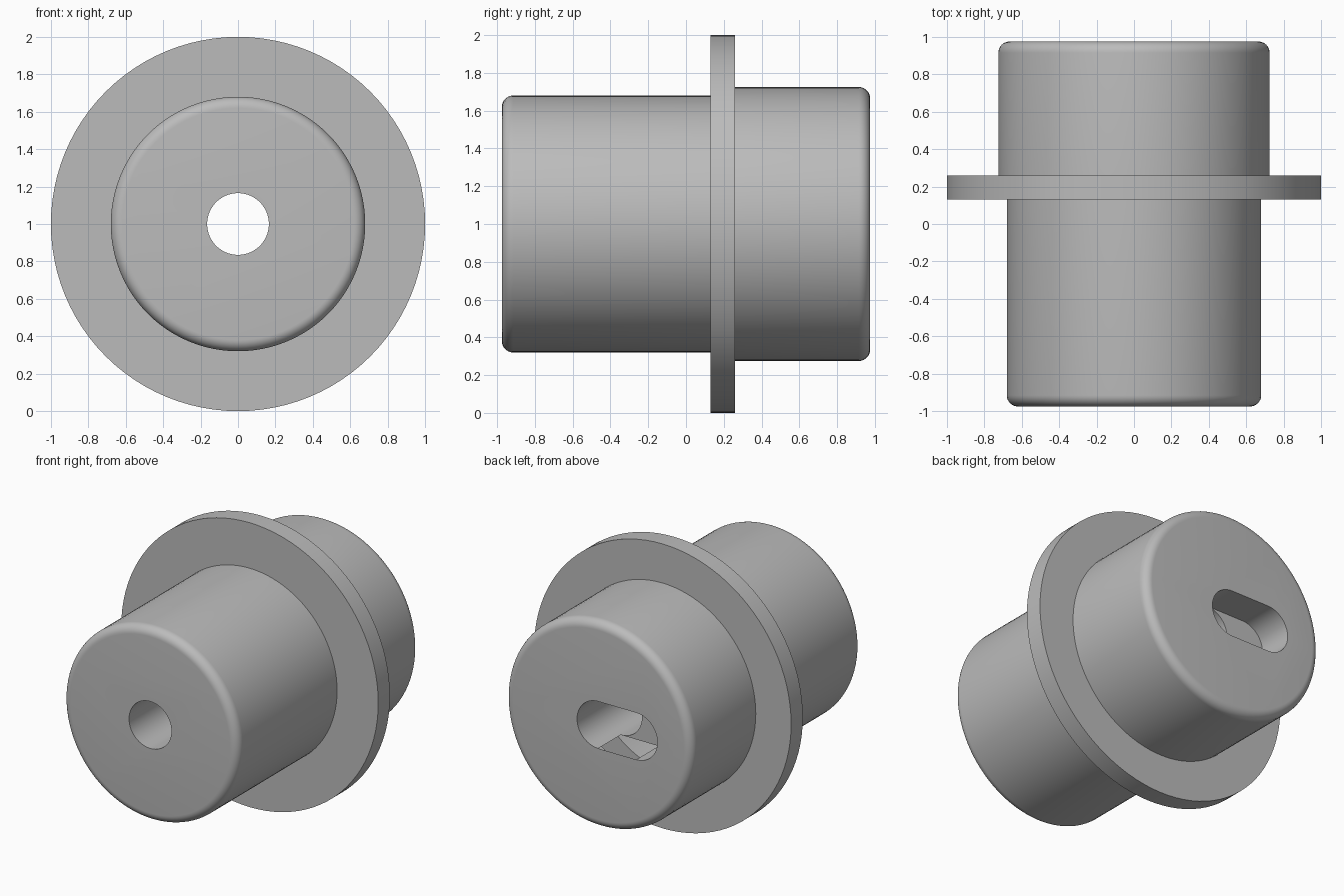
import bpy, bmesh, math
from mathutils import Matrix

cube = bpy.data.objects.get("Cube")
if cube:
    bpy.data.objects.remove(cube, do_unlink=True)

SEGMENTS = 96
BORE = 0.165        # bore radius, also the slot's end radius
SLOT_SHIFT = 0.295  # distance between the slot's end centres
SLOT_DEPTH = 0.25
END = 0.975         # half the length along y
FILLET = 0.06

gray = bpy.data.materials.new("plain gray")
gray.use_nodes = True
gray.diffuse_color = (0.5, 0.5, 0.5, 1)
gray.node_tree.nodes["Principled BSDF"].inputs["Base Color"].default_value = (0.5, 0.5, 0.5, 1)


def add_object(name, bm):
    bmesh.ops.recalc_face_normals(bm, faces=bm.faces)
    mesh = bpy.data.meshes.new(name)
    bm.to_mesh(mesh)
    bm.free()
    mesh.materials.append(gray)
    obj = bpy.data.objects.new(name, mesh)
    bpy.context.collection.objects.link(obj)
    return obj


def lathe(name, profile):
    """Turn (radius, y) points around the long axis and cap both ends."""
    bm = bmesh.new()
    rings = []
    for r, y in profile:
        angles = [math.tau * i / SEGMENTS for i in range(SEGMENTS)]
        rings.append([bm.verts.new((r * math.cos(a), y, 1 + r * math.sin(a))) for a in angles])
    for low, high in zip(rings, rings[1:]):
        for i in range(SEGMENTS):
            j = (i + 1) % SEGMENTS
            bm.faces.new((low[i], low[j], high[j], high[i]))
    bm.faces.new(rings[0])
    bm.faces.new(rings[-1])
    return add_object(name, bm)


def fillet(radius, side, steps=8):
    """Rounded rim from the end face out to the barrel wall."""
    arc = [math.pi / 2 * i / steps for i in range(steps + 1)]
    return [(radius - FILLET + FILLET * math.sin(a),
             side * (END - FILLET + FILLET * math.cos(a))) for a in arc]


# Turned body: front barrel, flange, wider rear barrel
profile = fillet(0.68, -1)
profile += [(0.68, 0.13), (1.0, 0.13), (1.0, 0.26), (0.725, 0.26)]
profile += fillet(0.725, 1)[::-1]
body = lathe("flanged_bushing", profile)

# Cutter for the round bore along the whole axis
bore = lathe("bore_cutter", [(BORE, -1.2), (BORE, 1.2)])

# Cutter for the blind slot in the rear face: a stadium from the axis toward -x
bm = bmesh.new()
outline = []
half = 32
for centre, start in ((0, -math.pi / 2), (-SLOT_SHIFT, math.pi / 2)):
    for i in range(half + 1):
        a = start + math.pi * i / half
        outline.append(bm.verts.new((centre + BORE * math.cos(a), END - SLOT_DEPTH,
                                     1 + BORE * math.sin(a))))
floor = bm.faces.new(outline)
extruded = bmesh.ops.extrude_face_region(bm, geom=[floor], use_keep_orig=True)
top = [v for v in extruded["geom"] if isinstance(v, bmesh.types.BMVert)]
bmesh.ops.translate(bm, verts=top, vec=(0, SLOT_DEPTH + 0.2, 0))
slot = add_object("slot_cutter", bm)

# Cut the slot first, then the bore, and bake the result
for cutter in (slot, bore):
    mod = body.modifiers.new(cutter.name, 'BOOLEAN')
    mod.operation = 'DIFFERENCE'
    mod.solver = 'EXACT'
    mod.object = cutter
    cutter.hide_render = True

bpy.ops.object.select_all(action='DESELECT')
bpy.context.view_layer.objects.active = body
body.select_set(True)
for mod in list(body.modifiers):
    bpy.ops.object.modifier_apply(modifier=mod.name)
for cutter in (slot, bore):
    bpy.data.objects.remove(cutter, do_unlink=True)

bpy.ops.object.shade_smooth_by_angle(angle=math.radians(30))
